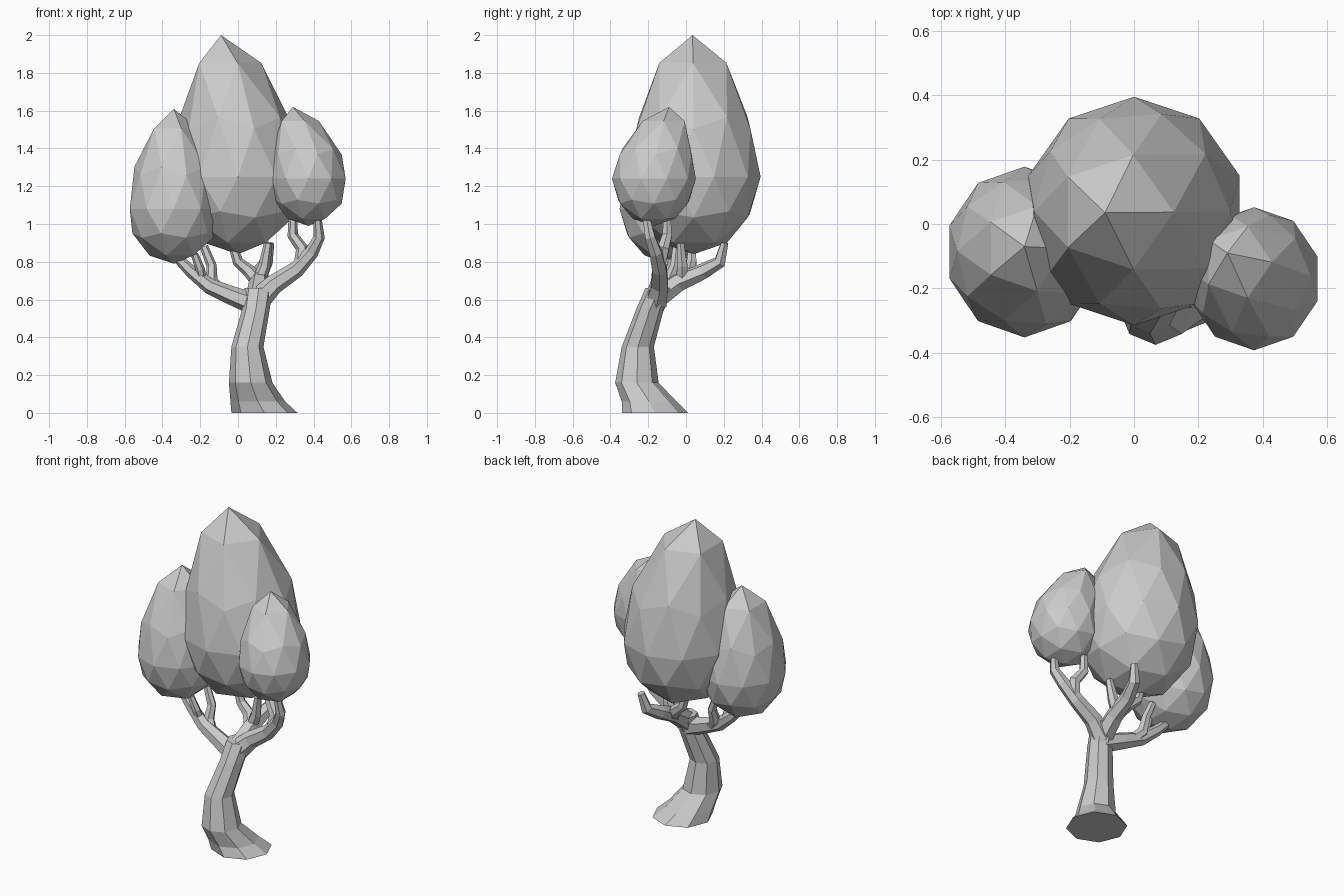
import bpy, bmesh, math
from mathutils import Vector


def finish(name, bm):
    bmesh.ops.recalc_face_normals(bm, faces=bm.faces[:])
    mesh = bpy.data.meshes.new(name)
    bm.to_mesh(mesh)
    bm.free()
    obj = bpy.data.objects.new(name, mesh)
    bpy.context.collection.objects.link(obj)
    return obj


def crown(name, center, rx, ry, tip, bottom):
    """Icosphere stretched into a leaning teardrop with a pointed tip."""
    bm = bmesh.new()
    bmesh.ops.create_icosphere(bm, subdivisions=2, radius=1)
    c, tip = Vector(center), Vector(tip)
    for v in bm.verts:
        x, y, z = v.co
        f = max(z, 0) ** 1.35
        v.co = (c.x + x * rx + (tip.x - c.x) * f * f,
                c.y + y * ry + (tip.y - c.y) * f * f,
                c.z + (f * (tip.z - c.z) if z > 0 else z * (c.z - bottom)))
    return finish(name, bm)


def tube(name, path, sides=6, level=False):
    """Faceted limb through (x, y, z, radius) points."""
    bm = bmesh.new()
    pts = [Vector(p[:3]) for p in path]
    rings = []
    for i, p in enumerate(pts):
        t = (pts[min(i + 1, len(pts) - 1)] - pts[max(i - 1, 0)]).normalized()
        if level:
            t = Vector((0, 0, 1))
        u = Vector((0, 1, 0)).cross(t).normalized()
        w = t.cross(u)
        ring = []
        for k in range(sides):
            a = 2 * math.pi * k / sides
            ring.append(bm.verts.new(p + path[i][3] * (u * math.cos(a) + w * math.sin(a))))
        rings.append(ring)
    for a, b in zip(rings, rings[1:]):
        for k in range(sides):
            j = (k + 1) % sides
            bm.faces.new((a[k], a[j], b[j], b[k]))
    bm.faces.new(rings[0][::-1])
    bm.faces.new(rings[-1])
    return finish(name, bm)


# Leaf crowns
crown("main_crown", (0, 0.04, 1.25), 0.345, 0.355, (-0.09, 0.035, 2.0), 0.84)
crown("left_crown", (-0.34, -0.087, 1.08), 0.245, 0.265, (-0.34, -0.07, 1.61), 0.79)
crown("right_crown", (0.373, -0.17, 1.24), 0.207, 0.222, (0.29, -0.09, 1.62), 0.99)

# Curved trunk with flared foot
tube("trunk", [(0.14, -0.165, 0, 0.175), (0.105, -0.195, 0.06, 0.145),
               (0.067, -0.26, 0.16, 0.115), (0.05, -0.255, 0.35, 0.085),
               (0.095, -0.19, 0.55, 0.073), (0.11, -0.14, 0.66, 0.075)],
     sides=8, level=True)

# Left limb and its fork
tube("left_branch", [(0.10, -0.17, 0.57, 0.06), (-0.03, -0.14, 0.62, 0.05),
                     (-0.15, -0.12, 0.67, 0.042), (-0.25, -0.10, 0.75, 0.033),
                     (-0.33, -0.09, 0.83, 0.025)])
tube("left_branch_fork", [(-0.10, -0.12, 0.65, 0.035), (-0.14, -0.09, 0.70, 0.033),
                          (-0.14, -0.06, 0.78, 0.027), (-0.18, -0.05, 0.88, 0.022)])
tube("left_branch_twig", [(-0.19, -0.11, 0.70, 0.026), (-0.20, -0.13, 0.76, 0.025),
                          (-0.23, -0.14, 0.84, 0.02)])

# Right limb and its fork
tube("right_branch", [(0.10, -0.16, 0.59, 0.065), (0.19, -0.14, 0.68, 0.052),
                      (0.31, -0.14, 0.76, 0.044), (0.39, -0.16, 0.85, 0.037),
                      (0.43, -0.19, 0.93, 0.03), (0.42, -0.21, 1.03, 0.022)])
tube("right_branch_fork", [(0.33, -0.14, 0.78, 0.036), (0.34, -0.12, 0.87, 0.034),
                           (0.29, -0.10, 0.94, 0.029), (0.29, -0.10, 1.04, 0.022)])

# Rear limb and its fork
tube("back_branch", [(0.10, -0.15, 0.61, 0.06), (0.11, -0.04, 0.69, 0.052),
                     (0.12, 0.09, 0.75, 0.043), (0.15, 0.18, 0.80, 0.035),
                     (0.17, 0.205, 0.90, 0.022)])
tube("back_branch_fork", [(0.10, -0.02, 0.70, 0.038), (0.06, 0.02, 0.75, 0.035),
                          (0.00, 0.03, 0.80, 0.029), (-0.03, 0.03, 0.89, 0.022)])
tube("back_branch_twig", [(0.11, -0.02, 0.70, 0.036), (0.14, -0.02, 0.78, 0.032),
                          (0.16, -0.03, 0.90, 0.022)])
